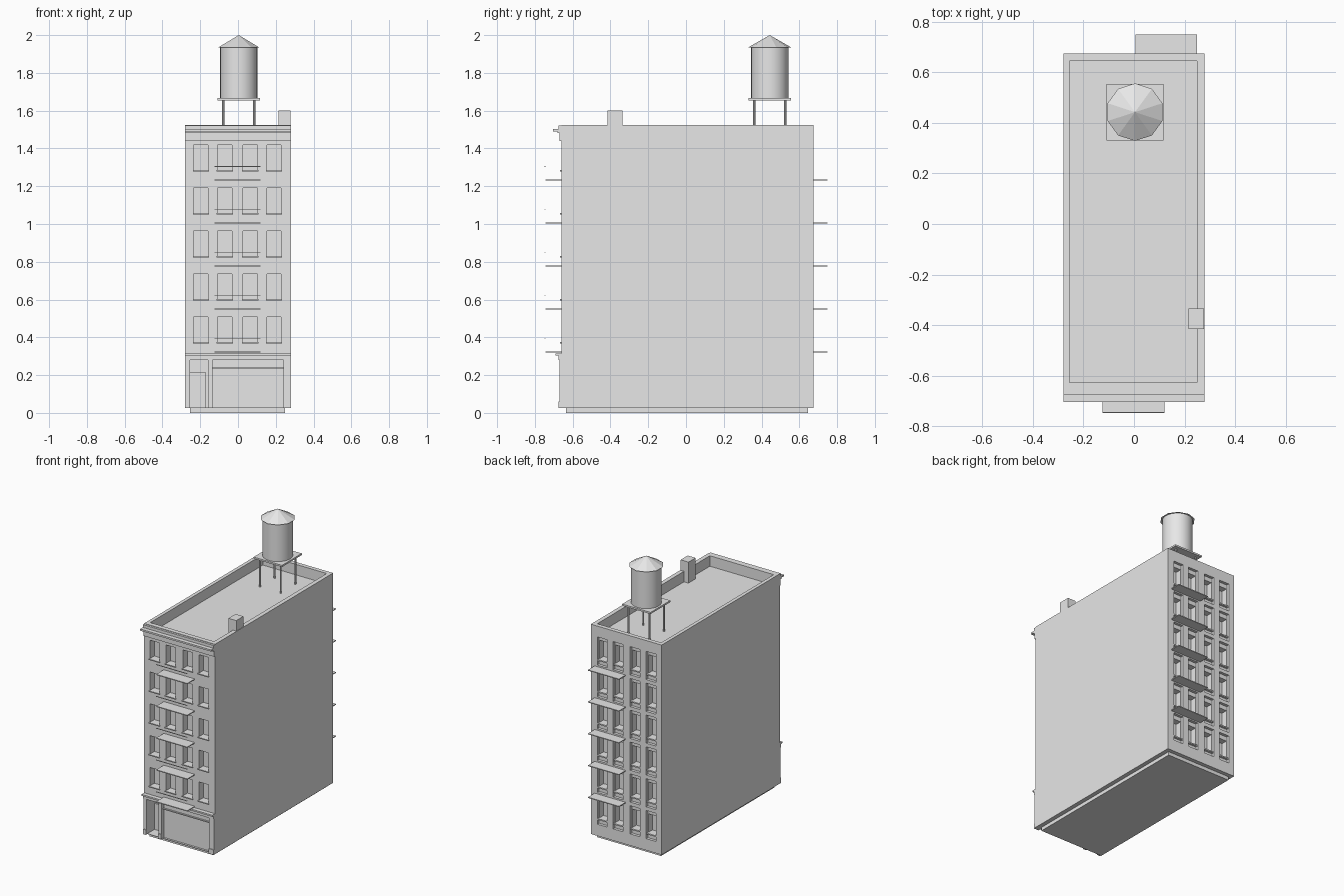
import bpy
import bmesh
from mathutils import Matrix, Vector

if "Cube" in bpy.data.objects:
    bpy.data.objects.remove(bpy.data.objects["Cube"], do_unlink=True)

grey = bpy.data.materials.new("plain grey")
grey.use_nodes = True
grey.diffuse_color = (0.8, 0.8, 0.8, 1)
grey.node_tree.nodes["Principled BSDF"].inputs["Base Color"].default_value = (0.8, 0.8, 0.8, 1)


def finish(name, bm):
    mesh = bpy.data.meshes.new(name)
    bm.to_mesh(mesh)
    bm.free()
    mesh.materials.append(grey)
    obj = bpy.data.objects.new(name, mesh)
    bpy.context.collection.objects.link(obj)
    return obj


def boxes(name, spans):
    """One object from boxes, each given as (x range, y range, z range)."""
    bm = bmesh.new()
    for span in spans:
        low, high = Vector(s[0] for s in span), Vector(s[1] for s in span)
        place = Matrix.Translation((low + high) / 2) @ Matrix.Diagonal((*(high - low), 1))
        bmesh.ops.create_cube(bm, size=1, matrix=place)
    return finish(name, bm)


def cone(name, x, y, z, r1, r2, sides, turn=0.0):
    bm = bmesh.new()
    place = Matrix.Translation((x, y, (z[0] + z[1]) / 2)) @ Matrix.Rotation(turn, 4, "Z")
    bmesh.ops.create_cone(bm, cap_ends=True, segments=sides, radius1=r1, radius2=r2,
                          depth=z[1] - z[0], matrix=place)
    return finish(name, bm)


def smooth(obj):
    bpy.ops.object.select_all(action="DESELECT")
    obj.select_set(True)
    bpy.context.view_layer.objects.active = obj
    bpy.ops.object.shade_smooth_by_angle()


def carve(target, spans):
    """Cut a set of separate boxes out of the target."""
    cutter = boxes("cutter", spans)
    cutter.hide_render = True
    mod = target.modifiers.new("carve", "BOOLEAN")
    mod.operation, mod.solver, mod.object = "DIFFERENCE", "EXACT", cutter
    bpy.context.view_layer.objects.active = target
    bpy.ops.object.modifier_apply(modifier=mod.name)
    bpy.data.objects.remove(cutter, do_unlink=True)


front, back, half = -0.66, 0.675, 0.28
pitch = 0.2275
columns = [-0.197, -0.07, 0.065, 0.19]
floors = [0.322 + pitch * i for i in range(5)]
wide = (-half, half)
balcony_x = (-0.125, 0.12)


def around(c, w):
    return (c - w / 2, c + w / 2)


# Main block with the sunken roof
body = boxes("building_body", [(wide, (front, back), (0.025, 1.525))])
carve(body, [((-0.255, 0.25), (-0.627, 0.645), (1.45, 1.7))])

# Front windows
carve(body, [(around(x, 0.075), (front - 0.1, front + 0.05), (z + 0.053, z + 0.185))
             for x in columns for z in floors])

# Shop window and deep doorway
carve(body, [((-0.135, 0.24), (front - 0.1, front + 0.015), (0.028, 0.28)),
             ((-0.255, -0.16), (front - 0.1, front + 0.09), (0.028, 0.28))])

# Rear bays between the floor beams, then the windows inside them
levels = [floors[0] - pitch * 1.25] + floors
carve(body, [(around(x, 0.078), (back - 0.02, back + 0.1),
              (max(z, 0.025) + 0.014, min(z + pitch, 1.52) - 0.012))
             for x in columns for z in [0.322 - pitch] + floors])
carve(body, [(around(x, 0.07), (back - 0.065, back + 0.1), (z + 0.053, z + 0.185))
             for x in columns for z in [0.322 - pitch] + floors])

# Foundation slab
boxes("foundation", [((-0.255, 0.25), (-0.635, 0.647), (0, 0.027))])

# Sills
boxes("front_sills", [(around(x, 0.085), (front - 0.008, front + 0.02), (z + 0.046, z + 0.053))
                      for x in columns for z in floors])
boxes("rear_sills", [(around(x, 0.078), (back - 0.04, back - 0.004), (z + 0.044, z + 0.053))
                     for x in columns for z in [0.322 - pitch] + floors])

# Shop front: piers with plinths, fascia, transom and door
piers = [(-half, -0.255), (-0.16, -0.135), (0.24, half)]
boxes("shop_piers", [(p, (front - 0.01, front + 0.01), (0.025, 0.285)) for p in piers])
boxes("pier_plinths", [(p, (front - 0.016, front), (0.025, 0.06)) for p in piers])
boxes("shop_fascia", [(wide, (front - 0.016, front), (0.28, 0.303)),
                      (wide, (front - 0.03, front), (0.303, 0.314))])
boxes("shop_transom", [((-0.135, 0.24), (front + 0.005, front + 0.02), (0.232, 0.239))])
boxes("entry_door", [((-0.255, -0.17), (front + 0.08, front + 0.095), (0.028, 0.215))])

# Roof cornice
boxes("cornice", [(wide, (front - 0.01, front), (1.44, 1.487)),
                  (wide, (front - 0.045, front), (1.49, 1.502)),
                  (wide, (front - 0.015, front), (1.502, 1.522)),
                  (wide, (front - 0.02, front), (1.482, 1.49))])

# Fire escape platforms and thin rails
boxes("front_platforms", [(balcony_x, (front - 0.085, front), around(z - 0.092 + 0.092, 0.006))
                          for z in floors])
boxes("front_rails", [(balcony_x, around(front - 0.086, 0.004), around(z + 0.073, 0.004))
                      for z in floors])
boxes("rear_platforms", [((0.005, 0.25), (back, back + 0.075), around(z, 0.006))
                         for z in floors])

# Chimney
boxes("chimney", [((0.215, 0.277), (-0.415, -0.335), (1.45, 1.6))])

# Water tank on its stand
tank_x, tank_y = 0.004, 0.443
for i, (sx, sy) in enumerate([(-1, -1), (1, -1), (1, 1), (-1, 1)]):
    smooth(cone("tank_leg_%d" % i, tank_x + sx * 0.082, tank_y + sy * 0.082,
                (1.45, 1.655), 0.006, 0.006, 8))
boxes("tank_platform", [(around(tank_x, 0.224), around(tank_y, 0.224), (1.655, 1.667))])
smooth(cone("water_tank", tank_x, tank_y, (1.667, 1.935), 0.099, 0.099, 24))
cone("tank_roof", tank_x, tank_y, (1.935, 2.0), 0.114, 0.0, 10)
